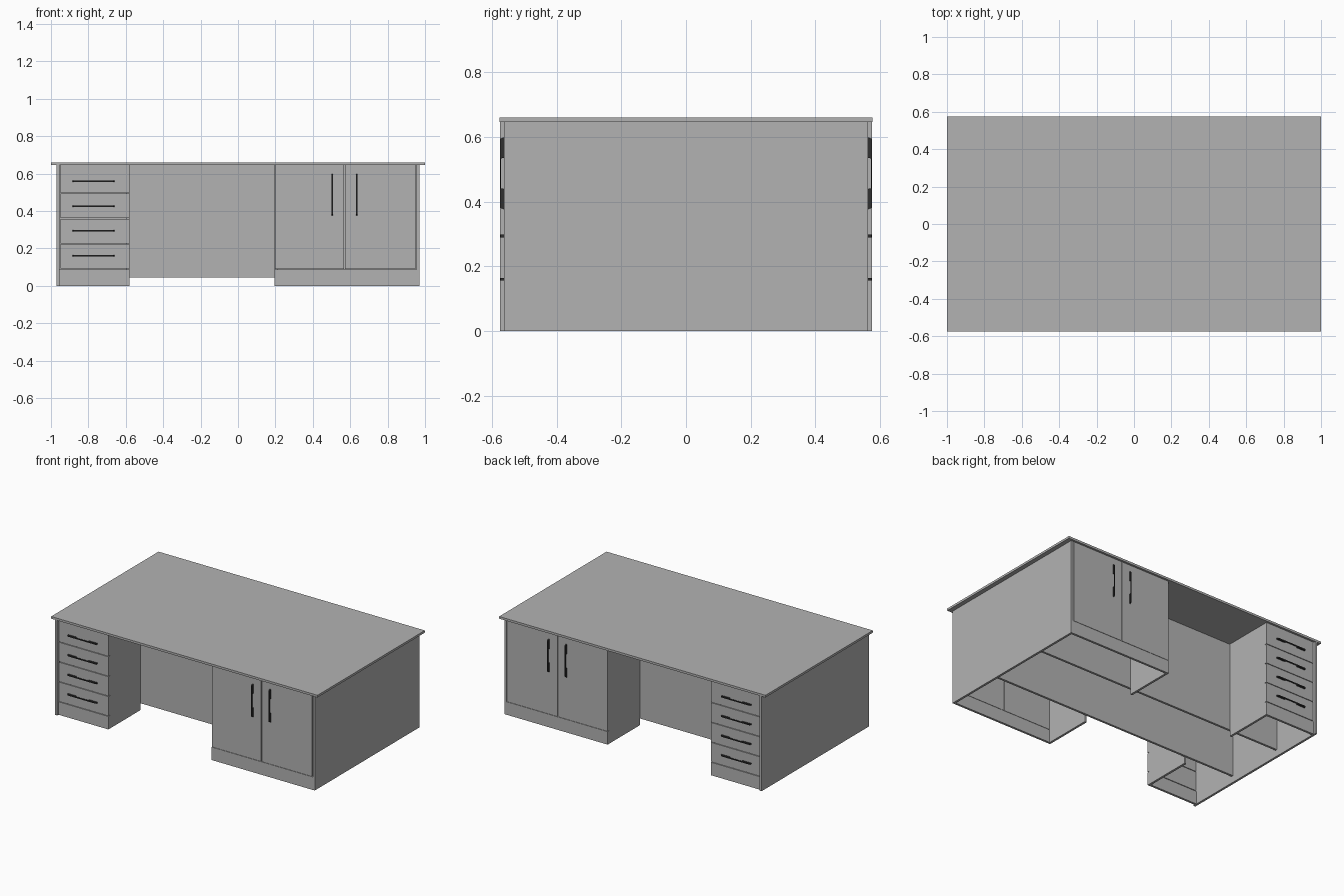
import bpy
import bmesh

cube = bpy.data.objects.get("Cube")
if cube:
    bpy.data.objects.remove(cube, do_unlink=True)


def material(name, value):
    m = bpy.data.materials.new(name)
    m.use_nodes = True
    colour = (value, value, value, 1)
    m.diffuse_color = colour
    m.node_tree.nodes["Principled BSDF"].inputs["Base Color"].default_value = colour
    return m


BOARD = material("grey_board", 0.45)
METAL = material("black_metal", 0.03)

TOP = 0.645      # underside of the desktop
FACE = 0.562     # distance of the cabinet fronts from the middle
T = 0.015        # board thickness
GAP = 0.002      # half of the gap between fronts
PLINTH = 0.09
BACK = 0.215     # distance of the cabinet backs from the middle


def finish(name, bm, mat):
    bmesh.ops.recalc_face_normals(bm, faces=bm.faces)
    mesh = bpy.data.meshes.new(name)
    bm.to_mesh(mesh)
    bm.free()
    mesh.materials.append(mat)
    obj = bpy.data.objects.new(name, mesh)
    bpy.context.collection.objects.link(obj)
    return obj


def board(name, x, y, z):
    """Box from (min, max) ranges."""
    bm = bmesh.new()
    bmesh.ops.create_cube(bm, size=1)
    for v in bm.verts:
        v.co = [r[0] if c < 0 else r[1] for c, r in zip(v.co, (x, y, z))]
    return finish(name, bm, BOARD)


def handle(name, x, z, side, upright):
    """Bow handle: thick feet joined by a thin bridge."""
    half = [(0.112, 0), (0.107, 0.011), (0.102, 0.013)]
    inner = [(0.048, 0), (0.046, 0.010)]
    outline = half + [(-a, d) for a, d in reversed(half)]
    outline += [(-a, d) for a, d in inner] + [(a, d) for a, d in reversed(inner)]
    bm = bmesh.new()
    verts = []
    for a, d in outline:
        y = side * (FACE + d)
        verts.append(bm.verts.new((x - 0.004, y, z + a) if upright else (x + a, y, z - 0.004)))
    face = bm.faces.new(verts)
    new = bmesh.ops.extrude_face_region(bm, geom=[face])["geom"]
    shift = (0.008, 0, 0) if upright else (0, 0, 0.008)
    bmesh.ops.translate(bm, vec=shift, verts=[g for g in new if isinstance(g, bmesh.types.BMVert)])
    finish(name, bm, METAL)


# Desktop and end panels
board("desktop", (-1, 1), (-0.576, 0.576), (TOP, 0.66))
board("drawer_end_panel", (-0.97, -0.955), (-0.575, 0.575), (0, TOP))
board("cupboard_end_panel", (0.955, 0.97), (-FACE, FACE), (0, TOP))

# The same set of cabinets faces both ways
for label, s in (("front", -1), ("back", 1)):
    def span(a, b):
        return tuple(sorted((s * a, s * b)))

    front = span(FACE - T, FACE)
    depth = span(BACK, FACE - T)

    # Full-width back panel and inner cabinet sides
    board(label + "_modesty_panel", (-0.955, 0.955), span(BACK - T, BACK), (0.045, TOP))
    board(label + "_drawer_inner_side", (-0.58 - T, -0.58), depth, (0, TOP))
    board(label + "_cupboard_inner_side", (0.195, 0.195 + T), depth, (0, TOP))

    # Plinths
    board(label + "_drawer_plinth", (-0.955, -0.58), front, (0, PLINTH - GAP))
    board(label + "_cupboard_plinth", (0.195, 0.955), front, (0, PLINTH - GAP))

    # Drawers
    for i in range(4):
        low = PLINTH + 0.135 * i
        high = TOP if i == 3 else low + 0.135 - GAP
        board(f"{label}_drawer_{i + 1}", (-0.95, -0.58), front, (low + GAP, high))
        handle(f"{label}_drawer_handle_{i + 1}", -0.772, 0.16 + 0.1333 * i, s, False)

    # Doors
    for part, x0, x1, hx in (("inner", 0.197, 0.568, 0.505), ("outer", 0.572, 0.949, 0.636)):
        board(f"{label}_{part}_door", (x0, x1), front, (PLINTH, TOP))
        handle(f"{label}_{part}_door_handle", hx, 0.487, s, True)
